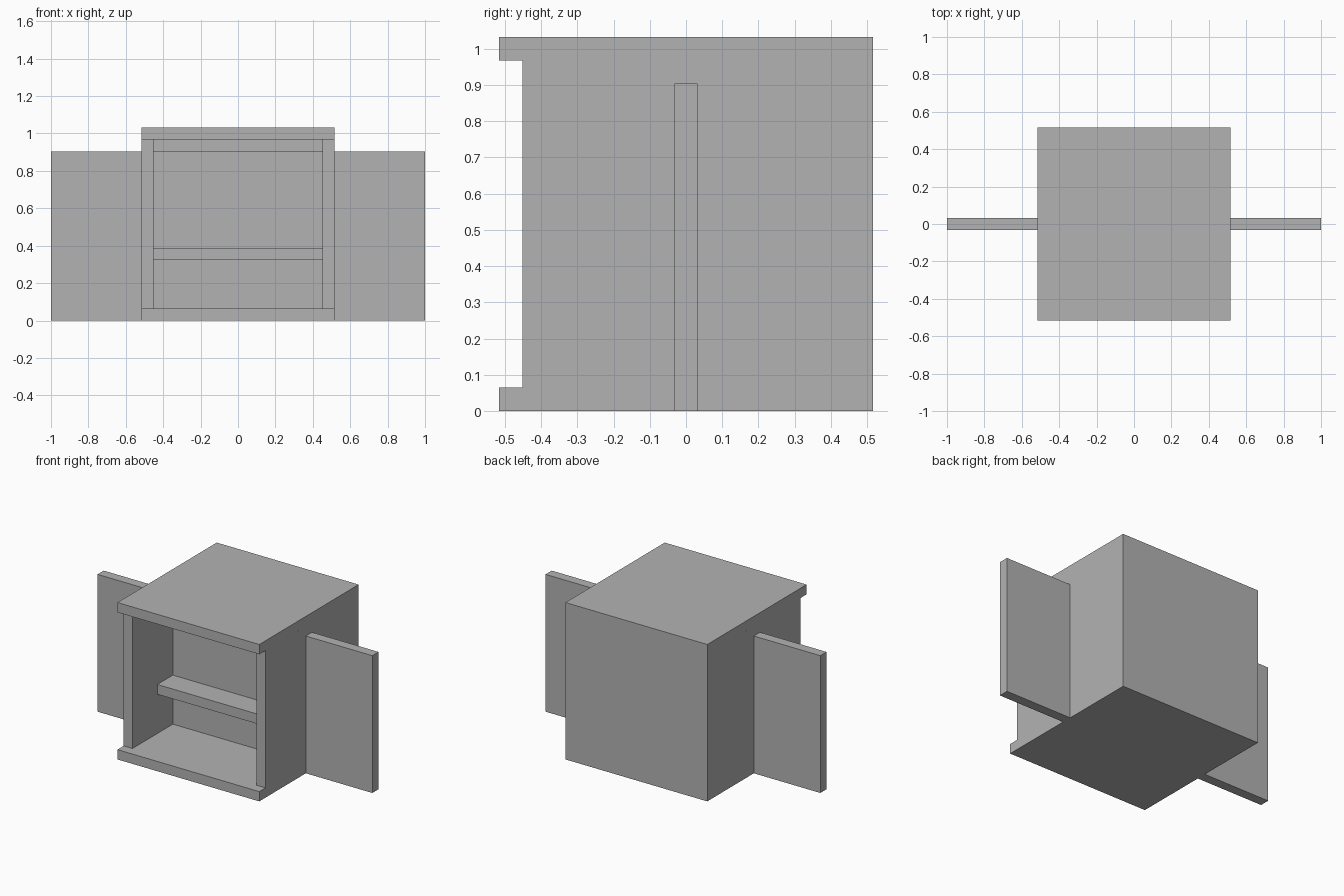
import bpy

cube = bpy.data.objects.get("Cube")
if cube:
    bpy.data.objects.remove(cube, do_unlink=True)

# One flat grey for the whole cabinet
grey = bpy.data.materials.new("plain_grey")
grey.use_nodes = True
colour = (0.45, 0.45, 0.45, 1)
grey.diffuse_color = colour
grey.node_tree.nodes["Principled BSDF"].inputs["Base Color"].default_value = colour

U = 2 / 31  # board thickness; all sizes below are in boards


def board(name, x, y, z):
    """Box spanning the given (min, max) ranges, in board thicknesses."""
    spans = (x, y, z)
    bpy.ops.mesh.primitive_cube_add(size=1)
    obj = bpy.context.object
    obj.name = name
    obj.location = [(a + b) / 2 * U for a, b in spans]
    obj.scale = [(b - a) * U for a, b in spans]
    bpy.ops.object.transform_apply(location=True, rotation=False, scale=True)
    obj.data.materials.append(grey)


# Carcass
board("base", (-8, 8), (-8, 8), (0, 1))
board("top", (-8, 8), (-8, 8), (15, 16))
board("back_panel", (-7, 7), (7, 8), (1, 15))

# Sides and the open doors standing out from them
for side, s in (("left", 1), ("right", -1)):
    board(side + "_side", sorted((7 * s, 8 * s)), (-7, 8), (1, 15))
    board(side + "_door", sorted((8 * s, 15.5 * s)), (-0.5, 0.5), (0, 14))

# Interior partition and shelf
board("partition", (-7, 7), (-0.5, 0.5), (1, 14))
board("shelf", (-7, 7), (-3, -0.5), (5, 6))
